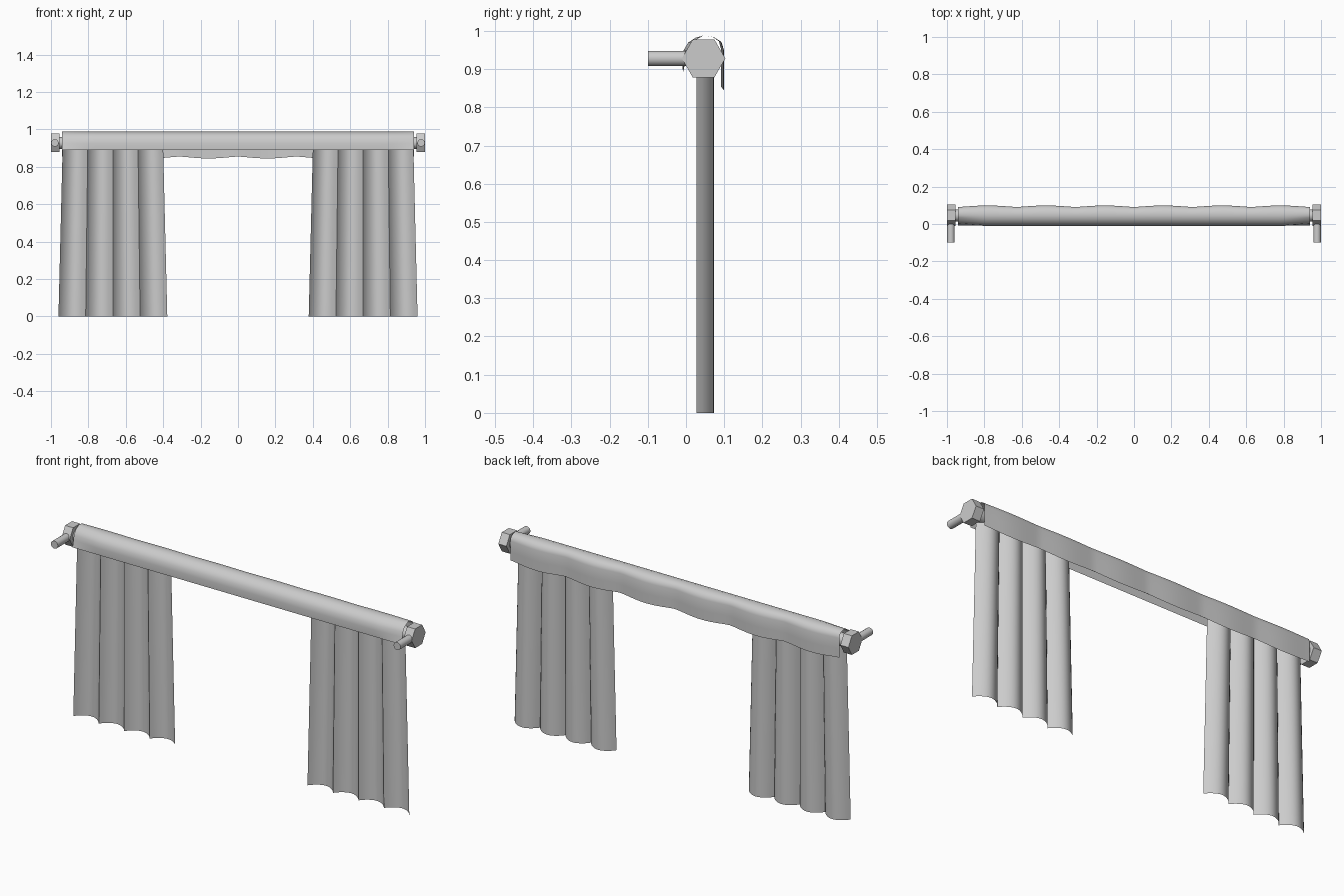
import bpy, bmesh, math
from mathutils import Matrix

cube = bpy.data.objects.get("Cube")
if cube:
    bpy.data.objects.remove(cube)

grey = bpy.data.materials.new("plain_grey")
grey.use_nodes = True
grey.diffuse_color = (0.6, 0.6, 0.6, 1)
grey.node_tree.nodes["Principled BSDF"].inputs["Base Color"].default_value = (0.6, 0.6, 0.6, 1)


def finish(name, bm, smooth=None):
    mesh = bpy.data.meshes.new(name)
    bm.to_mesh(mesh)
    bm.free()
    obj = bpy.data.objects.new(name, mesh)
    bpy.context.collection.objects.link(obj)
    mesh.materials.append(grey)
    if smooth:
        bpy.ops.object.select_all(action='DESELECT')
        obj.select_set(True)
        bpy.context.view_layer.objects.active = obj
        bpy.ops.object.shade_smooth_by_angle(angle=math.radians(smooth))
    return obj


def sheet(name, rows, smooth=40):
    """Surface through a grid of points."""
    bm = bmesh.new()
    grid = [[bm.verts.new(p) for p in row] for row in rows]
    for a, b in zip(grid, grid[1:]):
        for i in range(len(a) - 1):
            bm.faces.new((a[i], a[i + 1], b[i + 1], b[i]))
    return finish(name, bm, smooth)


def cylinder(name, radius, length, centre, axis, sides, smooth=None, spin=0):
    bm = bmesh.new()
    bmesh.ops.create_cone(bm, cap_ends=True, segments=sides, radius1=radius,
                          radius2=radius, depth=length)
    turn = Matrix.Rotation(math.pi / 2, 4, axis) @ Matrix.Rotation(spin, 4, 'Z')
    bmesh.ops.transform(bm, matrix=Matrix.Translation(centre) @ turn, verts=bm.verts)
    return finish(name, bm, smooth)


ROD_Y, ROD_Z = 0.046, 0.928

# Rod hidden under the valance, joining the two finials
cylinder("rod", 0.032, 1.92, (0, ROD_Y, ROD_Z), 'Y', 16, 40)

for side, word in ((1, "left"), (-1, "right")):
    # Hexagonal finial and wall bracket
    cylinder(word + "_finial", 0.057, 0.046, (side * 0.977, ROD_Y, ROD_Z), 'Y', 6)
    cylinder(word + "_bracket", 0.02, 0.11, (side * 0.979, -0.045, ROD_Z), 'X', 16, 40)

    # Curtain: four folds rounded to the back, flaring slightly downwards
    folds, steps = 4, 12
    rows = []
    for z, half in ((0.93, 0.268), (0.0, 0.291)):
        row = []
        for i in range(folds * steps + 1):
            u = i / (folds * steps)
            bulge = abs(math.sin(math.pi * folds * u)) ** 0.8
            row.append((side * 0.669 + half * (2 * u - 1), 0.027 + 0.046 * bulge, z))
        rows.append(row)
    sheet(word + "_curtain", rows, 50)

# Valance draped over the rod: straight front edge, waved back edge
profile = [(-0.008, 0.89), (-0.01, 0.925), (-0.006, 0.95), (0.006, 0.97), (0.025, 0.982),
           (0.046, 0.988), (0.07, 0.984), (0.086, 0.973), (0.091, 0.955), (0.091, 0.9),
           (0.091, 0.855)]
rows = []
count = 96
for i in range(count + 1):
    x = 0.94 * (2 * i / count - 1)
    wave = abs(math.sin(math.pi * 6 * i / count)) ** 1.3
    pinch = max(0, (abs(x) - 0.8) / 0.14)
    row = []
    for k, (y, z) in enumerate(profile):
        back = max(0, (k - 5) / 5)
        if k < 5:
            y += 0.01 * pinch * (k > 0)
        row.append((x, y + 0.008 * wave * min(1, back * 2), z - 0.01 * wave * back ** 2))
    rows.append(row)
sheet("valance", rows, 60)
